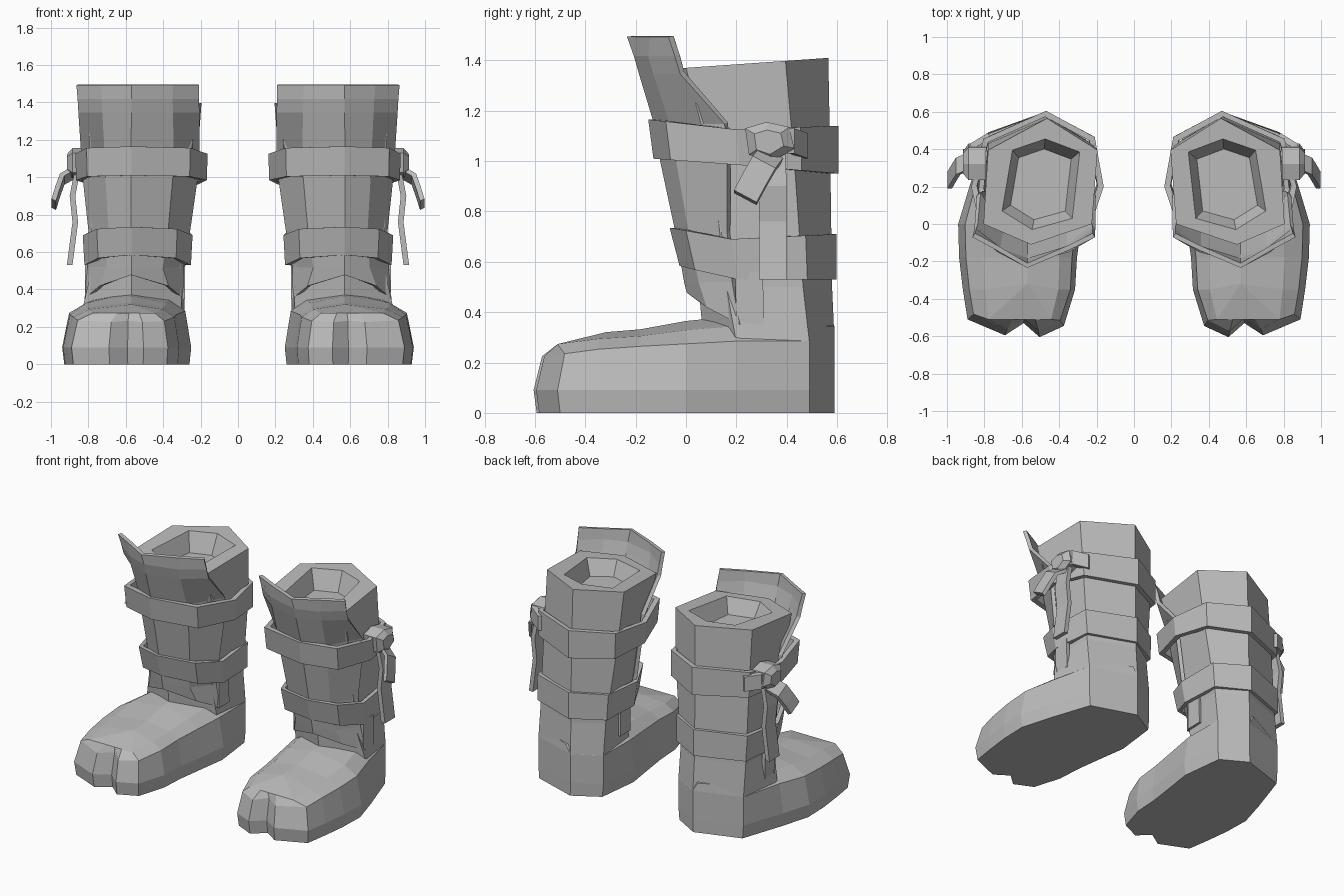
import bpy, bmesh
from mathutils import Vector

cube = bpy.data.objects.get("Cube")
if cube:
    bpy.data.objects.remove(cube, do_unlink=True)

grey = bpy.data.materials.new("plain grey")
grey.use_nodes = True
tone = (0.5, 0.5, 0.5, 1)
grey.diffuse_color = tone
grey.node_tree.nodes["Principled BSDF"].inputs["Base Color"].default_value = tone


def loft(name, rings, first=True, last=True, wrap=False, closed=True, thickness=0):
    """Skin a list of equal-length point rings and mirror it to the other boot."""
    bm = bmesh.new()
    rows = [[bm.verts.new(p) for p in ring] for ring in rings]
    n = len(rows[0])
    pairs = list(zip(rows, rows[1:])) + ([(rows[-1], rows[0])] if wrap else [])
    for a, b in pairs:
        for i in range(n if closed else n - 1):
            j = (i + 1) % n
            bm.faces.new((a[i], a[j], b[j], b[i]))
    if first:
        bm.faces.new(rows[0])
    if last:
        bm.faces.new(rows[-1])
    bmesh.ops.remove_doubles(bm, verts=bm.verts[:], dist=0.0005)
    bmesh.ops.recalc_face_normals(bm, faces=bm.faces[:])
    mesh = bpy.data.meshes.new(name)
    bm.to_mesh(mesh)
    bm.free()
    mesh.materials.append(grey)
    obj = bpy.data.objects.new(name, mesh)
    bpy.context.collection.objects.link(obj)
    if thickness:
        solid = obj.modifiers.new("thickness", 'SOLIDIFY')
        solid.thickness = thickness
        solid.offset = 0
    obj.modifiers.new("other boot", 'MIRROR').use_mirror_merge = False


def ramp(t, stops):
    """Piecewise linear lookup."""
    if t <= stops[0][0]:
        return stops[0][1]
    for (a, va), (b, vb) in zip(stops, stops[1:]):
        if t <= b:
            return va + (vb - va) * (t - a) / (b - a)
    return stops[-1][1]


def mix(a, b, t):
    return a + (b - a) * t


def ribbon(name, path, side, thick):
    """Flat strip along a path of points; side and thick are half extents."""
    s, t = Vector(side), Vector(thick)
    loft(name, [[Vector(p) + s + t, Vector(p) + s - t,
                 Vector(p) - s - t, Vector(p) - s + t] for p in path])


# Foot: sole outline with a split toe, raised in layers to a ridge
outline = [(.465, .59), (.285, .49), (.25, .2), (.28, 0), (.305, -.18), (.315, -.35),
           (.375, -.545), (.505, -.605), (.59, -.53), (.69, -.595), (.89, -.51),
           (.915, -.35), (.935, -.18), (.94, 0), (.88, .2), (.78, .49)]


def shoulder(y):
    return ramp(y, [(-.6, .225), (-.3, .258), (.2, .285)])


def ridge(y):
    return ramp(y, [(-.51, .275), (-.3, .325), (-.08, .338), (.06, .385)])


def crown(x, y):
    """Point between the shoulder and the ridge."""
    y = max(y, -.51)
    rise = ramp(y, [(-.5, .95), (-.3, .6)])
    return mix(.57, x, .65), y, mix(shoulder(y), ridge(y), rise)


def shoulder_point(x, y):
    if y > .4:
        return x, y, shoulder(y)
    return mix(.57, x, .9), y * .945 if y < -.4 else y, shoulder(y)


loft("foot", [[(mix(.57, x, .97), y * .98 if y < 0 else y, 0) for x, y in outline],
              [(x, y, .09) for x, y in outline],
              [shoulder_point(x, y) for x, y in outline],
              [crown(x, y) for x, y in outline],
              [(.57, min(max(y, -.32), .3), ridge(max(y, -.32))) for x, y in outline]],
     last=False)

# Leg shaft: six sided tube with a recessed opening
levels = [(.28, [(.465, .59), (.285, .49), (.3, .2), (.57, .07), (.835, .2), (.78, .49)]),
          (.5, [(.47, .58), (.285, .465), (.31, .16), (.57, .05), (.785, .16), (.78, .465)]),
          (1.0, [(.47, .573), (.225, .43), (.262, .1), (.56, -.04), (.785, .1), (.78, .43)])]
rim = [(.465, .565), (.195, .395), (.225, 0), (.55, -.11), (.805, 0), (.78, .395)]
opening = [(.475, .455), (.29, .385), (.33, .03), (.545, -.03), (.705, .07), (.65, .395)]
shaft = [[(x, y, z) for x, y in pts] for z, pts in levels]
shaft.append([(x, y, 1.37 + .07 * y) for x, y in rim])
shaft.append([(x, y, 1.37 + .07 * y) for x, y in opening])
shaft.append([(mix(.5, x, .78), mix(.21, y, .78), 1.27) for x, y in opening])
loft("leg_shaft", shaft)

# Shin guard: curved plate, flared at the top, arched over the instep
# each row: height, inner x, outer x, side y, corner y, centre y
guard_rows = [(1.495, .215, .857, -.06, -.13, -.222),
              (1.42, .215, .85, -.035, -.14, -.195),
              (1.35, .215, .845, -.015, -.12, -.175),
              (1.15, .215, .83, .16, -.055, -.115),
              (1.0, .225, .82, .17, -.03, -.09),
              (.72, .265, .79, .17, .02, -.03),
              (.52, .3, .795, .19, .06, .005)]
guard = [[(a, s, z), (mix(a, b, .22), c, z), (.57, m, z), (mix(a, b, .8), c, z), (b, s, z)]
         for z, a, b, s, c, m in guard_rows]
guard.append([(.3, .22, .35), (.38, .09, .42), (.57, .015, .48), (.73, .09, .42), (.81, .22, .35)])
loft("shin_guard", guard, first=False, last=False, closed=False, thickness=.025)

# Lower side tabs of the guard
for name, x in (("inner_tab", .295), ("outer_tab", .805)):
    ribbon(name, [(x, .25, .56), (x, .255, .35)], (0, .055, 0), (.012, 0, 0))


# Straps: hollow bands around the leg
def strap(name, pts, top, bottom, taper, inset):
    lower_pts = [(mix(.53, x, (1 + taper) / 2), mix(.59, y, taper)) for x, y in pts]
    upper = [(x, y, ramp(y, top)) for x, y in pts]
    lower = [(x, y, ramp(y, bottom)) for x, y in lower_pts]

    def inner(ring):
        return [(mix(.53, x, inset), mix(.25, y, inset), z) for x, y, z in ring]
    loft(name, [lower, upper, inner(upper), inner(lower)],
         first=False, last=False, wrap=True)


strap("upper_strap",
      [(.47, .605), (.21, .465), (.162, .2), (.255, -.08), (.57, -.15),
       (.81, -.08), (.87, .2), (.805, .455)],
      [(-.15, 1.165), (.2, 1.125), (.6, 1.14)],
      [(-.14, 1.01), (.2, .985), (.6, .95)], .972, .91)
strap("lower_strap",
      [(.475, .597), (.258, .475), (.243, .18), (.325, 0), (.57, -.065),
       (.755, 0), (.83, .18), (.80, .475)],
      [(-.06, .735), (.18, .69), (.6, .71)],
      [(-.03, .585), (.18, .53), (.6, .53)], .94, .91)

# Knot with a back loop and two hanging tails on the outer side
knot = [(.235, 1.13), (.32, 1.155), (.41, 1.135), (.43, 1.05), (.34, .995), (.25, 1.025)]
loft("knot", [[(x, mix(.325, y, k), mix(1.075, z, k)) for y, z in knot]
              for x, k in ((.79, 1), (.885, 1), (.915, .6))])
ribbon("back_loop", [(.88, .34, 1.08), (.86, .42, 1.08), (.77, .475, 1.06)],
       (0, 0, .05), (.015, .01, 0))
ribbon("short_tail", [(.87, .34, 1.03), (.94, .31, .99), (.965, .27, .92), (.985, .235, .855)],
       (0, .045, -.024), (.012, 0, .006))
ribbon("long_tail", [(.86, .34, 1.03), (.885, .345, .9), (.87, .345, .76), (.9, .345, .53)],
       (0, .055, 0), (.015, 0, 0))
